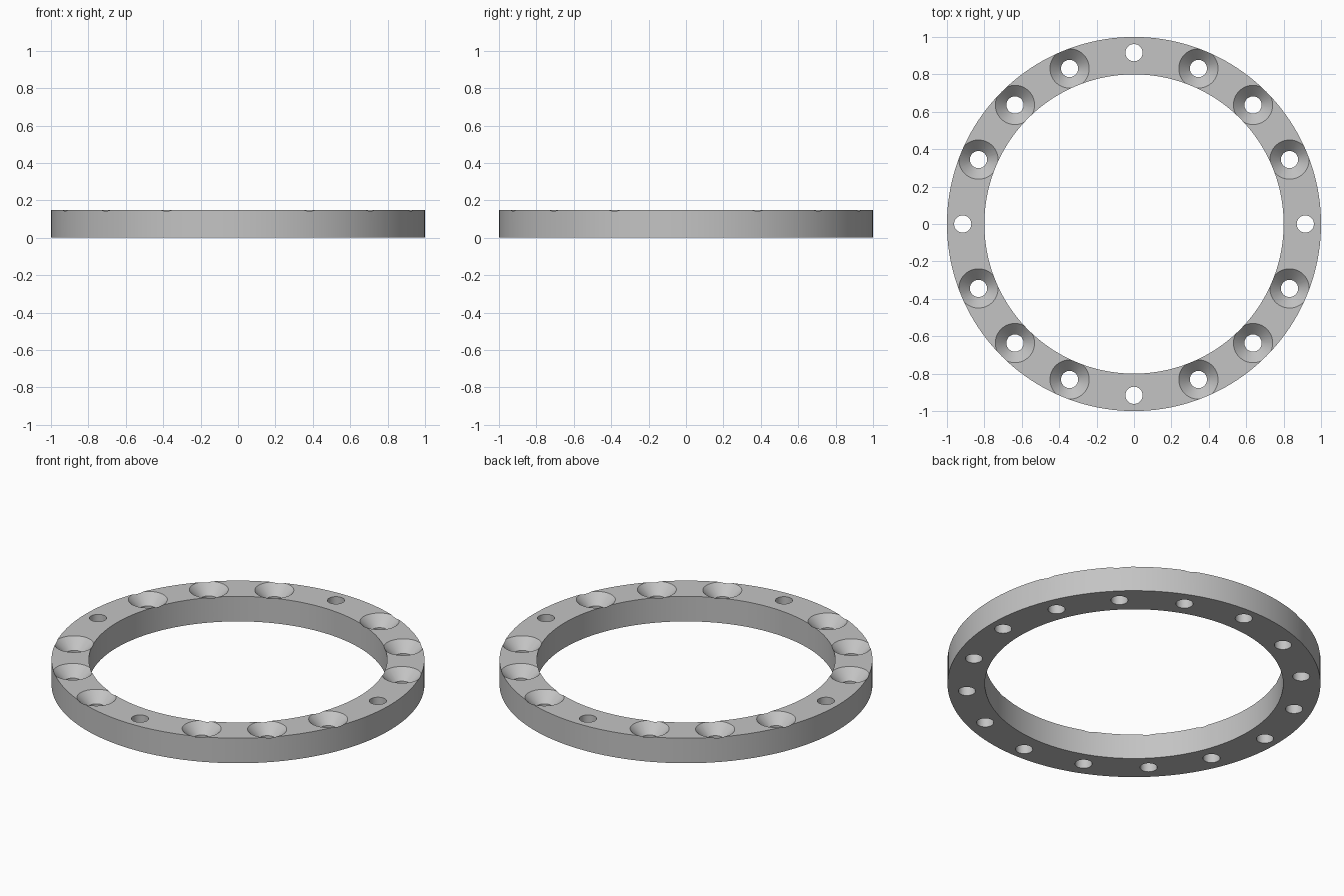
import bpy, bmesh, math
from math import cos, sin, pi

cube = bpy.data.objects.get("Cube")
if cube:
    bpy.data.objects.remove(cube, do_unlink=True)

HEIGHT = 0.148
OUTER, INNER = 1.0, 0.8
HOLE, SINK = 0.046, 0.105
SINK_DEPTH = SINK - HOLE      # forty-five degree countersink
OVER = 0.02                   # cutter overshoot past the faces

grey = bpy.data.materials.new("satin grey")
grey.use_nodes = True
colour = (0.55, 0.55, 0.55, 1)
grey.diffuse_color = colour
grey.node_tree.nodes["Principled BSDF"].inputs["Base Color"].default_value = colour


def circle(bm, radius, z, x, y, steps):
    return [bm.verts.new((x + radius * cos(2 * pi * i / steps),
                          y + radius * sin(2 * pi * i / steps), z))
            for i in range(steps)]


def lathe(bm, profile, steps, x=0, y=0, closed=False):
    """Turn (radius, z) points about a vertical axis; cap the ends if open."""
    loops = [circle(bm, r, z, x, y, steps) for r, z in profile]
    pairs = list(zip(loops, loops[1:]))
    if closed:
        pairs.append((loops[-1], loops[0]))
    else:
        bm.faces.new(loops[0][::-1])
        bm.faces.new(loops[-1])
    for a, b in pairs:
        for i in range(steps):
            j = (i + 1) % steps
            bm.faces.new((a[i], a[j], b[j], b[i]))


def finish(bm, name):
    bmesh.ops.recalc_face_normals(bm, faces=bm.faces)
    mesh = bpy.data.meshes.new(name)
    bm.to_mesh(mesh)
    bm.free()
    mesh.materials.append(grey)
    obj = bpy.data.objects.new(name, mesh)
    bpy.context.collection.objects.link(obj)
    return obj


# Flat ring body
bm = bmesh.new()
lathe(bm, [(OUTER, 0), (OUTER, HEIGHT), (INNER, HEIGHT), (INNER, 0)], 160, closed=True)
ring = finish(bm, "flange_ring")

# Hole cutters: plain holes on the axes, countersunk holes between them
plain = [(HOLE, -OVER), (HOLE, HEIGHT + OVER)]
countersunk = [(HOLE, -OVER), (HOLE, HEIGHT - SINK_DEPTH), (SINK + OVER, HEIGHT + OVER)]
bm = bmesh.new()
for k in range(16):
    on_axis = k % 4 == 0
    reach = 0.916 if on_axis else 0.9
    angle = k * pi / 8
    lathe(bm, plain if on_axis else countersunk, 48,
          reach * cos(angle), reach * sin(angle))
cutter = finish(bm, "hole_cutters")
cutter.hide_render = True

# Cut the holes
cut = ring.modifiers.new("holes", 'BOOLEAN')
cut.operation = 'DIFFERENCE'
cut.solver = 'EXACT'
cut.object = cutter
bpy.ops.object.select_all(action='DESELECT')
bpy.context.view_layer.objects.active = ring
ring.select_set(True)
bpy.ops.object.modifier_apply(modifier=cut.name)
bpy.data.objects.remove(cutter, do_unlink=True)

bpy.ops.object.shade_smooth_by_angle(angle=math.radians(30))
